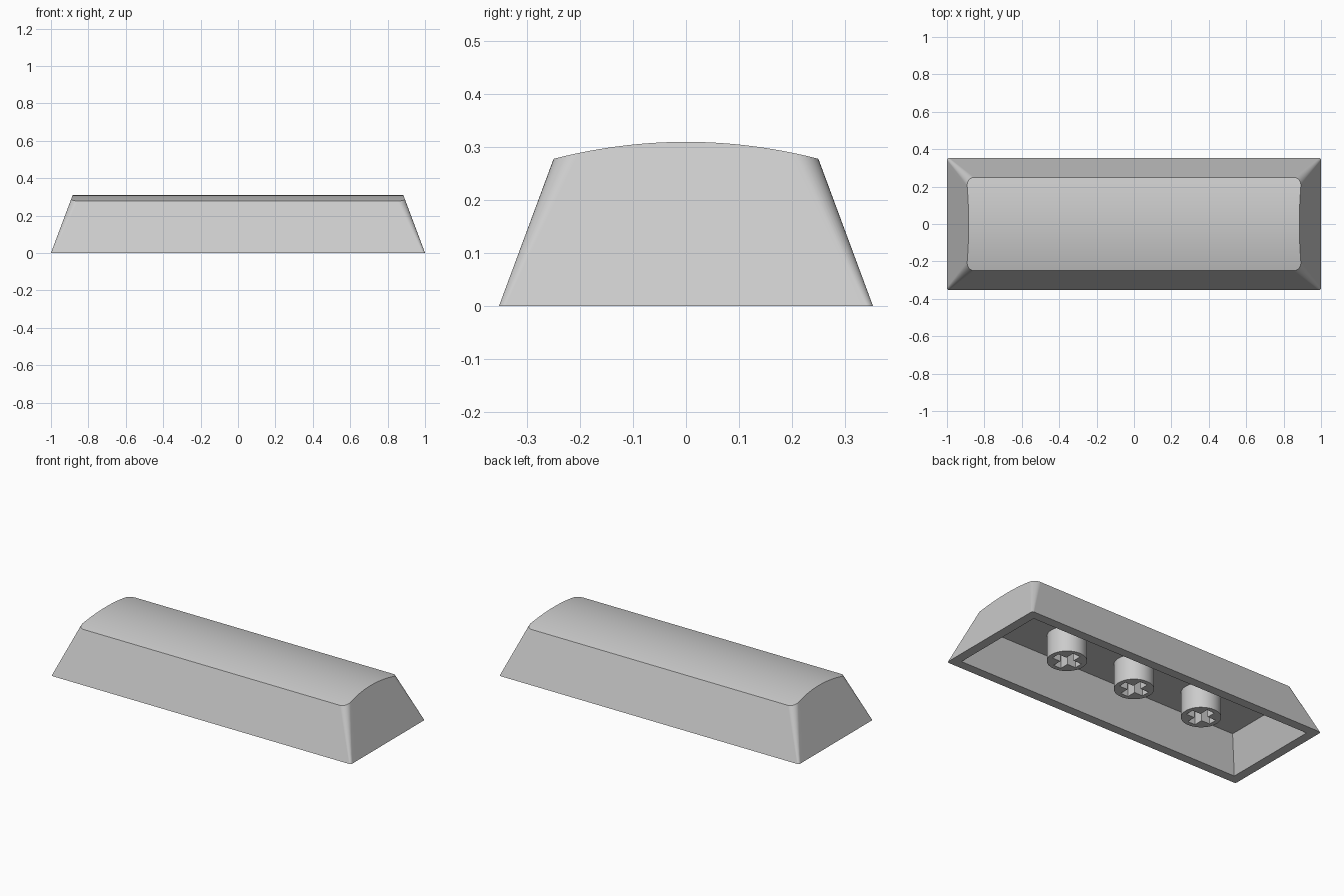
import bpy
import bmesh
from math import sin, cos, pi

default = bpy.data.objects.get("Cube")
if default:
    bpy.data.objects.remove(default)

grey = bpy.data.materials.new("light grey plastic")
grey.use_nodes = True
grey.diffuse_color = (0.6, 0.6, 0.6, 1)
grey.node_tree.nodes["Principled BSDF"].inputs["Base Color"].default_value = (0.6, 0.6, 0.6, 1)

ARC, SIDE = 8, 24                    # segments per corner and per end
CROWN, BOW = 0.31, 0.512             # height of the crown and its curvature


def add_object(name, bm):
    mesh = bpy.data.meshes.new(name)
    bm.to_mesh(mesh)
    bm.free()
    mesh.materials.append(grey)
    obj = bpy.data.objects.new(name, mesh)
    bpy.context.collection.objects.link(obj)
    return obj


def smooth(obj):
    bpy.ops.object.select_all(action='DESELECT')
    obj.select_set(True)
    bpy.context.view_layer.objects.active = obj
    bpy.ops.object.shade_smooth_by_angle(angle=0.5)


def half_outline(hx, hy, r):
    """Right half of a rounded rectangle, from front to back."""
    front = [(hx - r + r * sin(i * pi / 2 / ARC), -hy + r - r * cos(i * pi / 2 / ARC))
             for i in range(ARC + 1)]
    side = [(hx, (hy - r) * (2 * i / SIDE - 1)) for i in range(1, SIDE)]
    back = [(x, -y) for x, y in reversed(front)]
    return front + side + back


def flat_ring(outline, z):
    return [(x, y, z) for x, y in outline]


def crown_ring(base, top):
    """Follow the sloping walls up to the curved top surface."""
    ring = []
    for (bx, by), (tx, ty) in zip(base, top):
        t = 1.0
        for _ in range(12):
            y = by + (ty - by) * t
            t = (CROWN - BOW * y * y) / CROWN
        ring.append((bx + (tx - bx) * t, by + (ty - by) * t, CROWN * t))
    return ring


# Hollow cap: crown, outer walls, rim, inner walls and ceiling in one skin
outer_base = half_outline(1.0, 0.353, 0.012)
outer_top = half_outline(0.884, 0.238, 0.045)
halves = [crown_ring(outer_base, outer_top),
          flat_ring(outer_base, 0),
          flat_ring(half_outline(0.945, 0.298, 0), 0),
          flat_ring(half_outline(0.873, 0.226, 0), 0.2)]
bm = bmesh.new()
rings = []
for half in halves:
    right = [bm.verts.new(p) for p in half]
    left = [bm.verts.new((-x, y, z)) for x, y, z in half]
    rings.append((right, left))
loops = [right + left[::-1] for right, left in rings]
for a, b in zip(loops, loops[1:]):
    for i in range(len(a)):
        j = (i + 1) % len(a)
        bm.faces.new((a[i], a[j], b[j], b[i]))
for right, left in (rings[0], rings[-1]):
    for i in range(len(right) - 1):
        bm.faces.new((left[i], right[i], right[i + 1], left[i + 1]))
bmesh.ops.remove_doubles(bm, verts=bm.verts[:], dist=1e-5)
bmesh.ops.recalc_face_normals(bm, faces=bm.faces[:])
cap = add_object("cap_shell", bm)
smooth(cap)
weighted = cap.modifiers.new("even shading", 'WEIGHTED_NORMAL')
weighted.keep_sharp = True

# Stems: round posts with a cross-shaped socket, under the ceiling
RADIUS, ARM, SLOT = 0.107, 0.08, 0.025
circle = [(RADIUS * cos(i * pi / 24), RADIUS * sin(i * pi / 24)) for i in range(48)]
quarter = [(ARM, -SLOT), (ARM, SLOT), (SLOT, SLOT)]
cross = []
for c, s in ((1, 0), (0, 1), (-1, 0), (0, -1)):
    cross += [(x * c - y * s, x * s + y * c) for x, y in quarter]

for name, x in (("right_stem", -0.465), ("centre_stem", 0), ("left_stem", 0.465)):
    bm = bmesh.new()
    edges = []
    for outline in (circle, cross):
        verts = [bm.verts.new((px + x, py, 0.205)) for px, py in outline]
        edges += [bm.edges.new((v, verts[i - 1])) for i, v in enumerate(verts)]
    bmesh.ops.triangle_fill(bm, edges=edges, use_beauty=True)
    grown = bmesh.ops.extrude_face_region(bm, geom=bm.faces[:])["geom"]
    moved = [g for g in grown if isinstance(g, bmesh.types.BMVert)]
    bmesh.ops.translate(bm, verts=moved, vec=(0, 0, -0.155))
    bmesh.ops.recalc_face_normals(bm, faces=bm.faces[:])
    smooth(add_object(name, bm))
